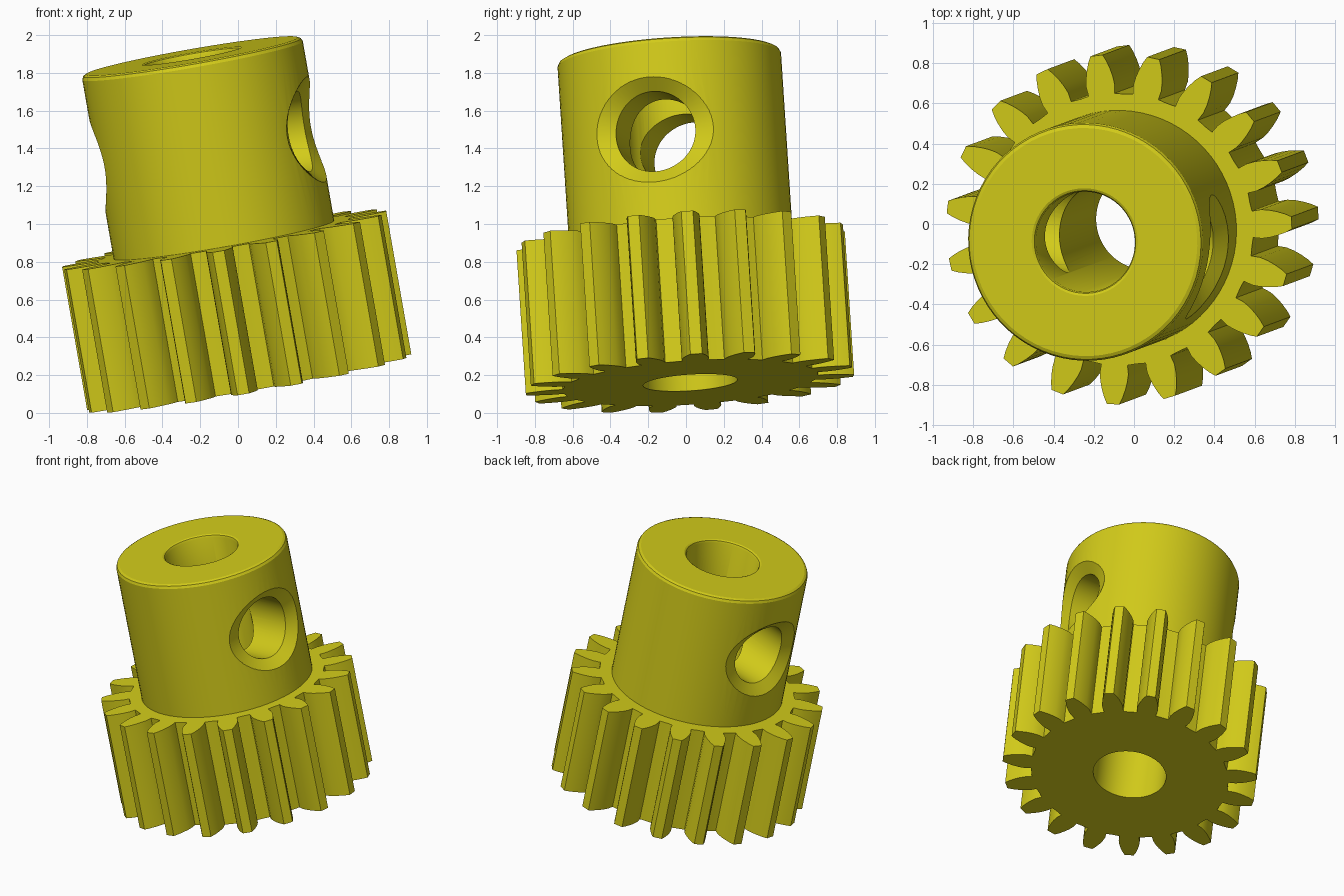
import bpy, bmesh
from math import sin, cos, pi, sqrt, radians, atan2
from mathutils import Vector, Matrix

if "Cube" in bpy.data.objects:
    bpy.data.objects.remove(bpy.data.objects["Cube"])

TEETH, GEAR_H, TOTAL_H = 19, 0.77, 1.76
HUB_R, BORE_R, HOLE_R, HOLE_Z = 0.593, 0.25, 0.215, 1.27

# Tilted frame: local z is the gear axis, local x is the cross hole direction
axis = Vector((-0.175, -0.065, 1)).normalized()
side = Vector((1, -0.2, 0))
side = (side - axis * side.dot(axis)).normalized()
frame = Matrix((side, axis.cross(side), axis)).transposed().to_4x4()
frame.translation = (0.058, 0.0225, 0.16)


def loft(name, rings, caps=None):
    """Closed solid through equal-length rings; caps are optional fan centres."""
    bm = bmesh.new()
    vs = [[bm.verts.new(p) for p in ring] for ring in rings]
    n = len(vs[0])
    for a, b in zip(vs, vs[1:]):
        for i in range(n):
            j = (i + 1) % n
            bm.faces.new((a[i], a[j], b[j], b[i]))
    for k, ring in enumerate((vs[0], vs[-1])):
        if caps:
            c = bm.verts.new(caps[k])
            for i in range(n):
                bm.faces.new((c, ring[i], ring[(i + 1) % n]))
        else:
            bm.faces.new(ring)
    bmesh.ops.recalc_face_normals(bm, faces=bm.faces)
    mesh = bpy.data.meshes.new(name)
    bm.to_mesh(mesh)
    bm.free()
    ob = bpy.data.objects.new(name, mesh)
    bpy.context.collection.objects.link(ob)
    ob.matrix_world = frame
    return ob


def lathe(name, profile, n=72):
    return loft(name, [[(r * cos(2 * pi * i / n), r * sin(2 * pi * i / n), z)
                        for i in range(n)] for r, z in profile])


def combine(target, other, operation):
    m = target.modifiers.new(operation, 'BOOLEAN')
    m.object, m.operation, m.solver = other, operation, 'EXACT'
    bpy.context.view_layer.objects.active = target
    bpy.ops.object.modifier_apply(modifier=m.name)
    bpy.data.objects.remove(other)


# Gear: one curved tooth flank (radius, half width), mirrored and repeated
flank = [(0.675, 0.066), (0.72, 0.072), (0.76, 0.068), (0.80, 0.059),
         (0.84, 0.046), (0.872, 0.031)]
tooth = [(r, -w) for r, w in flank] + [(r, w) for r, w in reversed(flank)]
phase = radians(2) - atan2(side.y, side.x)
outline = []
for k in range(TEETH):
    t = phase + 2 * pi * k / TEETH
    outline += [(x * cos(t) - y * sin(t), x * sin(t) + y * cos(t)) for x, y in tooth]
    t += pi / TEETH
    outline.append((0.675 * cos(t), 0.675 * sin(t)))
gear = loft("pinion_gear", [[(x, y, z) for x, y in outline] for z in (0, GEAR_H)])

# Hub with a softened top edge
hub = lathe("hub", [(HUB_R, 0.5), (HUB_R, TOTAL_H - 0.025),
                    (HUB_R - 0.008, TOTAL_H - 0.008), (HUB_R - 0.025, TOTAL_H)])
combine(gear, hub, 'UNION')

# Shaft bore with a softened top rim
bore = lathe("bore_cutter", [(BORE_R, -0.2), (BORE_R, TOTAL_H - 0.02),
                             (BORE_R + 0.006, TOTAL_H - 0.006),
                             (BORE_R + 0.018, TOTAL_H), (BORE_R + 0.018, TOTAL_H + 0.1)])
combine(gear, bore, 'DIFFERENCE')


# Cross hole with a wide chamfer that follows the hub surface on both sides
def hole_ring(t, sign, n=64):
    ring = []
    for i in range(n):
        a = 2 * pi * i / n
        u = (HOLE_R + 0.09 * t) * cos(a)
        v = (HOLE_R + 0.068 * t) * sin(a)
        w = sqrt(HUB_R ** 2 - u * u) - 0.065 * (1 - t)
        ring.append((sign * w, u, HOLE_Z + v))
    return ring


hole = loft("cross_hole_cutter", [hole_ring(1.8, -1), hole_ring(0, -1),
                                  hole_ring(0, 1), hole_ring(1.8, 1)],
            [(-0.75, 0, HOLE_Z), (0.75, 0, HOLE_Z)])
combine(gear, hole, 'DIFFERENCE')

# Yellow finish
mat = bpy.data.materials.new("yellow")
mat.diffuse_color = (0.65, 0.6, 0.01, 1)
mat.use_nodes = True
mat.node_tree.nodes["Principled BSDF"].inputs["Base Color"].default_value = mat.diffuse_color
gear.data.materials.clear()
gear.data.materials.append(mat)
for p in gear.data.polygons:
    p.material_index = 0
gear.select_set(True)
bpy.context.view_layer.objects.active = gear
bpy.ops.object.shade_smooth_by_angle(angle=radians(25))
